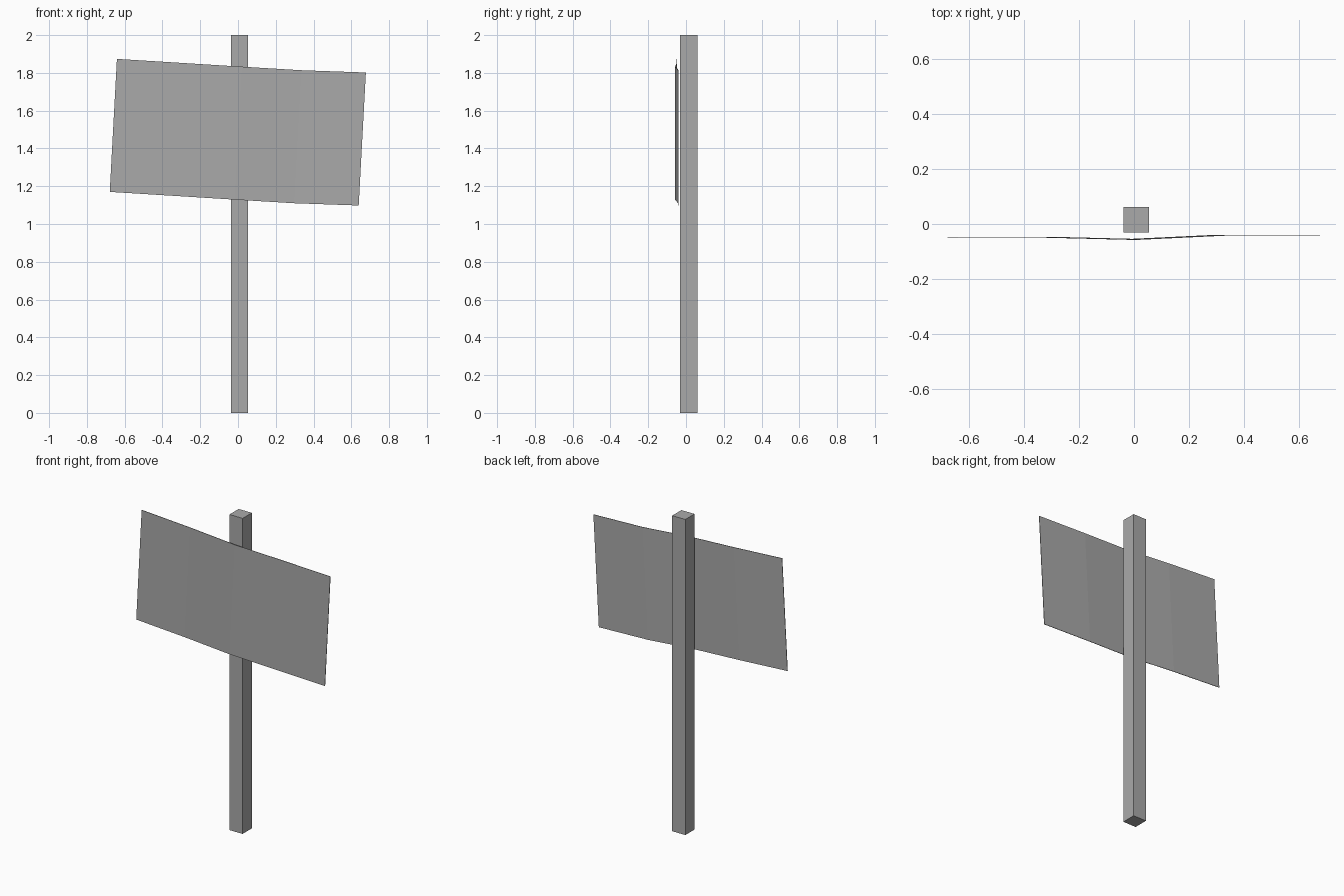
import bpy
import bmesh

cube = bpy.data.objects.get("Cube")
if cube:
    bpy.data.objects.remove(cube, do_unlink=True)

# One plain grey for the whole sign
GREY = (0.40, 0.40, 0.40, 1.0)
grey = bpy.data.materials.new("plain_grey")
grey.use_nodes = True
grey.diffuse_color = GREY
grey.node_tree.nodes["Principled BSDF"].inputs["Base Color"].default_value = GREY


def make_object(name, bm):
    mesh = bpy.data.meshes.new(name)
    bm.to_mesh(mesh)
    bm.free()
    mesh.materials.append(grey)
    obj = bpy.data.objects.new(name, mesh)
    bpy.context.collection.objects.link(obj)
    return obj


# Square post
bm = bmesh.new()
bmesh.ops.create_cube(bm, size=1)
bmesh.ops.scale(bm, verts=bm.verts, vec=(0.092, 0.092, 2))
bmesh.ops.translate(bm, verts=bm.verts, vec=(0.008, 0.015, 1))
make_object("post", bm)

# Bent, tilted sheet: each column is (x, y, z) at mid height
columns = [(-0.66, -0.048, 1.522), (-0.32, -0.048, 1.501), (0, -0.056, 1.481),
           (0.315, -0.041, 1.462), (0.658, -0.041, 1.45)]
LEAN, HALF_HEIGHT = 0.019, 0.352
bm = bmesh.new()
pairs = [[bm.verts.new((x + s * LEAN, y, z + s * HALF_HEIGHT)) for s in (-1, 1)]
         for x, y, z in columns]
for (low_a, high_a), (low_b, high_b) in zip(pairs, pairs[1:]):
    bm.faces.new((low_a, low_b, high_b, high_a))
panel = make_object("sign_panel", bm)

# Paper-thin body so that both sides are real surfaces
thickness = panel.modifiers.new("thickness", "SOLIDIFY")
thickness.thickness = 0.003
thickness.offset = 0
